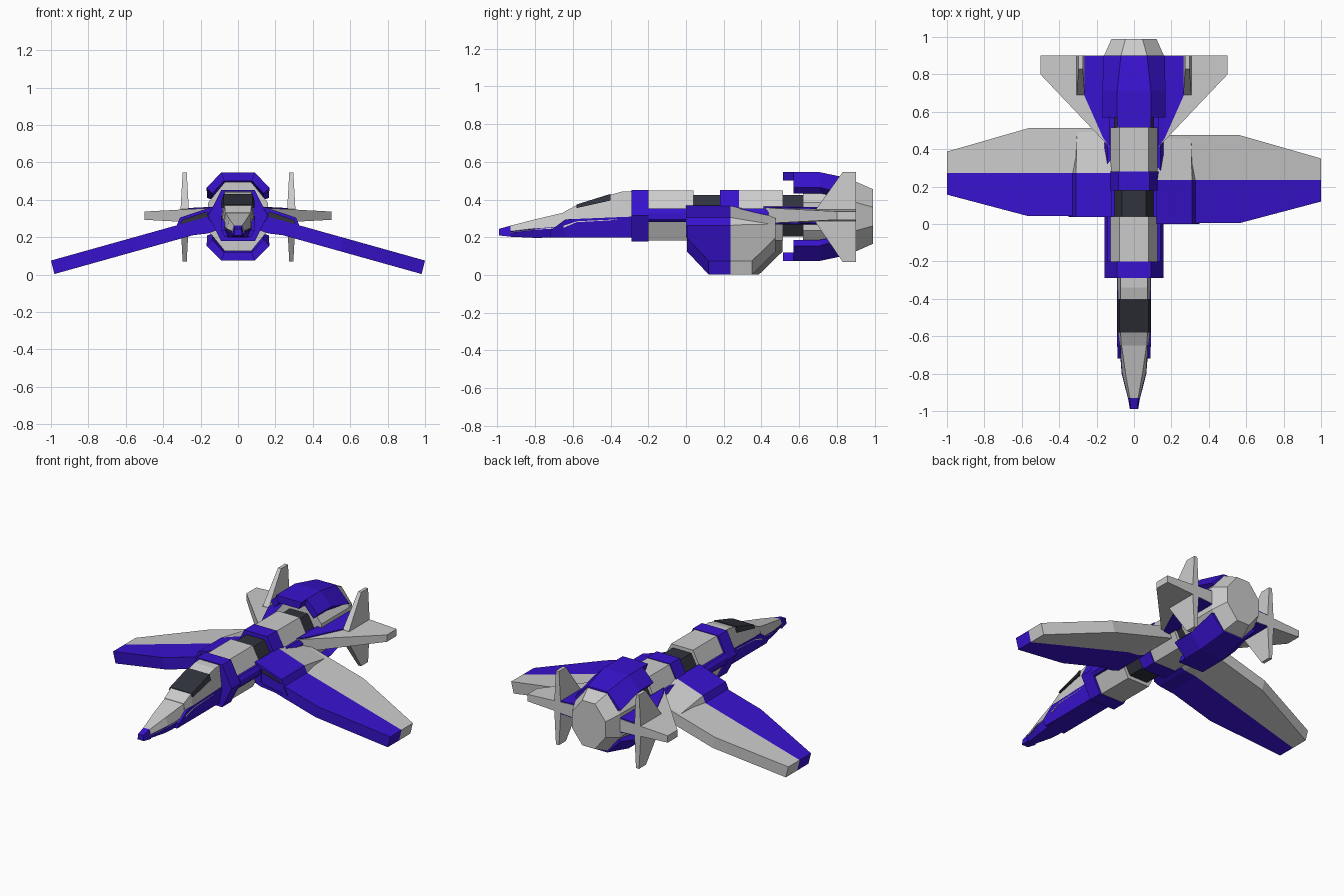
import bpy, bmesh

if "Cube" in bpy.data.objects:
    bpy.data.objects.remove(bpy.data.objects["Cube"])

def paint(name, rgb):
    m = bpy.data.materials.new(name)
    m.diffuse_color = (*rgb, 1)
    m.use_nodes = True
    m.node_tree.nodes["Principled BSDF"].inputs["Base Color"].default_value = m.diffuse_color
    return m

BLUE = paint("blue_paint", (0.04, 0.006, 0.62))
DARK = paint("dark_panel", (0.03, 0.033, 0.045))
CZ = 0.315  # height of the fuselage axis

def loft(name, rings, mat=None):
    """Skin a list of equal-length rings of points and cap both ends."""
    bm = bmesh.new()
    vs = [[bm.verts.new(p) for p in r] for r in rings]
    n = len(vs[0])
    for a, b in zip(vs, vs[1:]):
        for i in range(n):
            j = (i + 1) % n
            bm.faces.new((a[i], a[j], b[j], b[i]))
    bm.faces.new(vs[0])
    bm.faces.new(vs[-1])
    bmesh.ops.recalc_face_normals(bm, faces=bm.faces)
    me = bpy.data.meshes.new(name)
    bm.to_mesh(me)
    bm.free()
    ob = bpy.data.objects.new(name, me)
    bpy.context.collection.objects.link(ob)
    if mat:
        me.materials.append(mat)
    return ob

def along_y(prof, y):
    return [(x, y, z) for x, z in prof]

def trap(y, wb, wt, z0, z1):
    return [(-wb, y, z0), (wb, y, z0), (wt, y, z1), (-wt, y, z1)]

def hexagon(flat, wide, h):
    return [(-flat, CZ + h), (flat, CZ + h), (wide, CZ), (flat, CZ - h), (-flat, CZ - h), (-wide, CZ)]

def octagon(flat, h, wide, side):
    right = [(flat, h), (wide, side), (wide, -side), (flat, -h)]
    return [(x, CZ - 0.005 + z) for x, z in right + [(-x, z) for x, z in right[::-1]]]

# Nose, cockpit and canopy
loft("nose_tip", [trap(-0.99, 0.022, 0.018, 0.21, 0.245), trap(-0.93, 0.032, 0.022, 0.203, 0.262)], BLUE)
loft("nose_upper", [trap(-0.93, 0.032, 0.022, 0.225, 0.262), trap(-0.8, 0.065, 0.045, 0.24, 0.295),
                    trap(-0.64, 0.078, 0.068, 0.25, 0.333)])
loft("nose_lower", [trap(-0.93, 0.02, 0.033, 0.203, 0.232), trap(-0.8, 0.045, 0.066, 0.197, 0.247),
                    trap(-0.62, 0.06, 0.08, 0.2, 0.26)], BLUE)
loft("cockpit_lower", [trap(-0.72, 0.07, 0.088, 0.2, 0.235), trap(-0.64, 0.07, 0.09, 0.2, 0.295),
                       trap(-0.28, 0.07, 0.09, 0.2, 0.31)], BLUE)
loft("cockpit_upper", [trap(-0.65, 0.085, 0.068, 0.25, 0.333), trap(-0.58, 0.088, 0.072, 0.28, 0.37),
                       trap(-0.4, 0.088, 0.072, 0.29, 0.425), trap(-0.34, 0.088, 0.072, 0.3, 0.442),
                       trap(-0.28, 0.088, 0.072, 0.3, 0.445)])
loft("canopy_glass", [trap(-0.58, 0.088, 0.078, 0.355, 0.374), trap(-0.4, 0.088, 0.078, 0.395, 0.43)], DARK)

# Fuselage segments along the axis
for name, y0, y1, prof, mat in (
        ("front_collar", -0.29, -0.2, (0.09, 0.158, 0.136), BLUE),
        ("front_hull", -0.2, 0.04, (0.078, 0.145, 0.132), None),
        ("front_joint", 0.04, 0.18, (0.065, 0.125, 0.11), DARK),
        ("mid_collar", 0.18, 0.28, (0.082, 0.152, 0.136), BLUE),
        ("rear_hull", 0.28, 0.515, (0.078, 0.145, 0.132), None),
        ("rear_joint", 0.515, 0.64, (0.065, 0.125, 0.11), DARK)):
    h = hexagon(*prof)
    loft(name, [along_y(h, y0), along_y(h, y1)], mat)

# Engine body with tapered tail
body, tail = octagon(0.07, 0.185, 0.16, 0.075), octagon(0.045, 0.145, 0.12, 0.05)
loft("engine_body", [along_y(body, 0.62), along_y(body, 0.9), along_y(tail, 0.99)])

# Armour shells above and below the engine
def shell(x1, z1, x2, z2, x3, z3, x4, z4, s):
    half = [(x1, z1), (x2, z2)]
    inner = [(x3, z3), (x4, z4)]
    p = [(-x, z) for x, z in half] + half[::-1] + inner + [(-x, z) for x, z in inner[::-1]]
    return [(x, 0.31 + s * z) for x, z in p]

for s, tag in ((1, "upper"), (-1, "lower")):
    front = shell(0.168, 0.155, 0.09, 0.235, 0.138, 0.123, 0.078, 0.188, s)
    rear = shell(0.165, 0.1, 0.07, 0.195, 0.135, 0.09, 0.06, 0.165, s)
    loft(tag + "_engine_shell", [along_y(front, 0.57), along_y(front, 0.71), along_y(rear, 0.9)], BLUE)
    lip = [(-0.09, 0.31 + s * 0.235), (0.09, 0.31 + s * 0.235), (0.075, 0.31 + s * 0.19), (-0.075, 0.31 + s * 0.19)]
    loft(tag + "_shell_lip", [along_y(lip, 0.515), along_y(lip, 0.57)], BLUE)

def wing_ring(s, x, y0, y1, dy):
    top = 0.075 + (1 - x) * 0.28
    xb = x - 0.018
    return [(s * x, y0 + dy, top), (s * x, y1 + dy, top), (s * xb, y1 + dy, top - 0.072), (s * xb, y0 + dy, top - 0.072)]

# Paired parts
for s, tag in ((1, "right"), (-1, "left")):
    dy = 0.0 if s > 0 else 0.037  # left wing sits slightly further back
    # Drooping wing: blue leading half, grey trailing half
    loft(tag + "_wing_front", [wing_ring(s, x, y, 0.235, dy) for x, y in ((0.13, 0.005), (0.565, 0.005), (1, 0.12))], BLUE)
    loft(tag + "_wing_rear", [wing_ring(s, x, 0.235, y, dy) for x, y in ((0.13, 0.475), (0.565, 0.475), (1, 0.35))])
    # Wing root intake, hollow at the front and tapering to the rear
    outer = [(s * x, z) for x, z in ((0.12, 0.368), (0.31, 0.305), (0.35, 0.21), (0.33, 0.2), (0.16, 0.22), (0.12, 0.235))]
    inner = [(s * x, z) for x, z in ((0.165, 0.335), (0.295, 0.292), (0.328, 0.222), (0.32, 0.215), (0.18, 0.237), (0.162, 0.25))]
    end = [(s * x, z) for x, z in ((0.12, 0.32), (0.305, 0.266), (0.31, 0.21), (0.3, 0.205), (0.16, 0.245), (0.12, 0.255))]
    loft(tag + "_intake", [along_y(inner, 0.03 + dy), along_y(inner, dy), along_y(outer, dy), along_y(outer, 0.235 + dy)], BLUE)
    loft(tag + "_intake_duct", [along_y(inner, 0.01 + dy), along_y(inner, 0.04 + dy)], DARK)
    loft(tag + "_intake_fairing", [along_y(outer, 0.235 + dy), along_y(end, 0.47 + dy)])
    # Side rail along the hull
    rail = [(s * x, z) for x, z in ((0.1, 0.352), (0.142, 0.352), (0.157, 0.33), (0.157, 0.295), (0.142, 0.28), (0.1, 0.28))]
    loft(tag + "_side_rail", [along_y(rail, -0.2), along_y(rail, 0.6)], BLUE)
    # Horizontal stabiliser with blue root
    def plate(x, y0, y1, t):
        return [(s * x, y0, CZ + t), (s * x, y1, CZ + t), (s * x, y1, CZ - t), (s * x, y0, CZ - t)]
    loft(tag + "_stabiliser", [plate(0.13, 0.41, 0.9, 0.042), plate(0.5, 0.8, 0.9, 0.022)])
    loft(tag + "_stabiliser_root", [plate(0.13, 0.41, 0.897, 0.048), plate(0.165, 0.46, 0.897, 0.046),
                                    plate(0.267, 0.69, 0.897, 0.041)], BLUE)
    # Vertical fin, tapered both ways
    def fin(z, y0, t):
        return [(s * 0.285 - t, y0, z), (s * 0.285 + t, y0, z), (s * 0.285 + t, 0.9, z), (s * 0.285 - t, 0.9, z)]
    loft(tag + "_fin", [fin(0.07, 0.83, 0.011), fin(0.275, 0.69, 0.022), fin(0.35, 0.69, 0.022), fin(0.545, 0.83, 0.011)])
